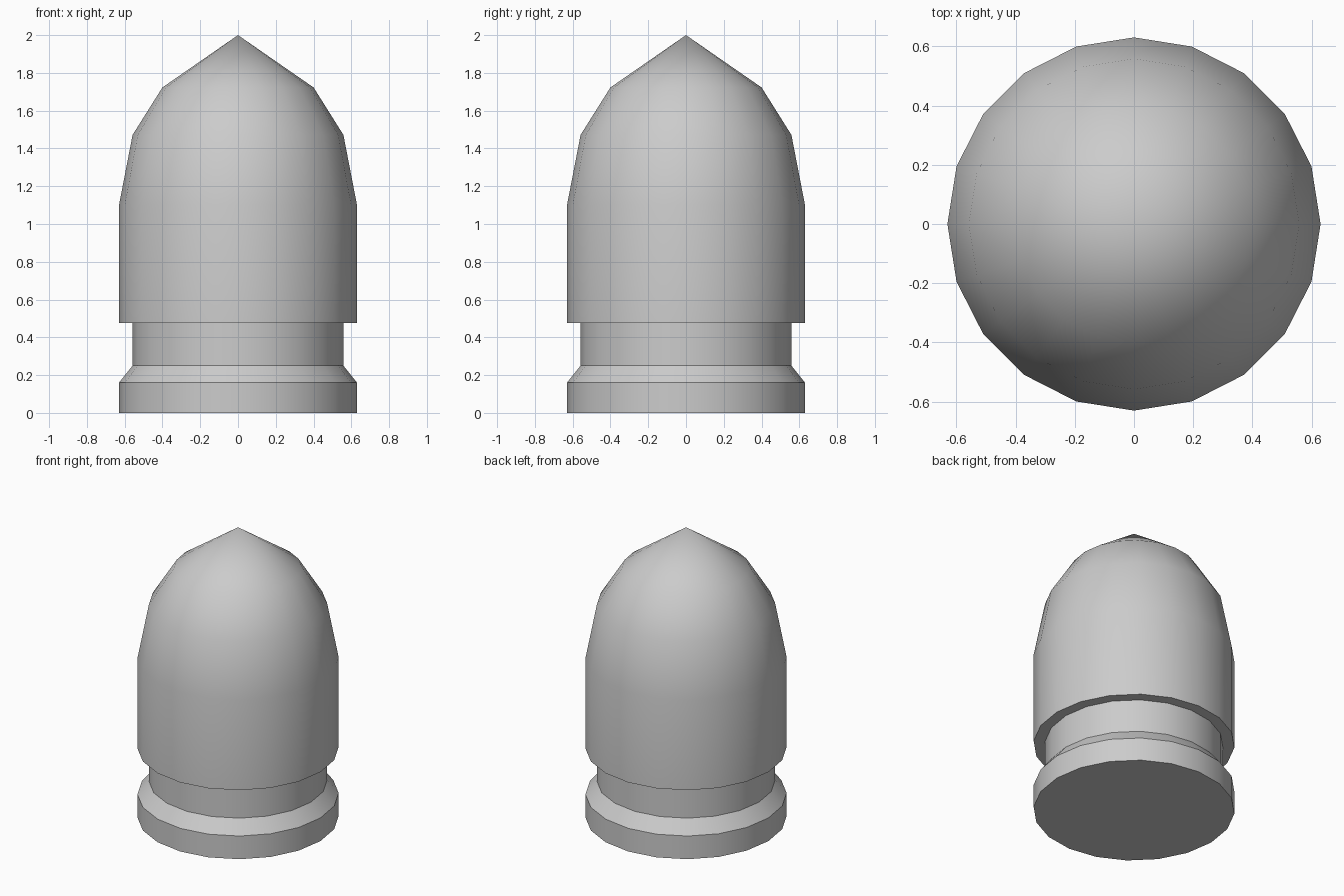
import bpy, bmesh
from math import pi, cos, sin, radians

if "Cube" in bpy.data.objects:
    bpy.data.objects.remove(bpy.data.objects["Cube"])

SIDES = 20

# Outline from the base edge up to the last ring (radius, height)
profile = [(0.63, 0.0), (0.63, 0.16), (0.558, 0.25), (0.558, 0.477),
           (0.63, 0.477), (0.63, 1.10), (0.558, 1.472), (0.40, 1.723)]
TIP = 2.0


def lathe(name, outline, tip):
    bm = bmesh.new()
    angles = [2 * pi * i / SIDES for i in range(SIDES)]
    rings = [[bm.verts.new((r * cos(a), r * sin(a), z)) for a in angles]
             for r, z in outline]
    top = bm.verts.new((0, 0, tip))
    bm.faces.new(rings[0][::-1])
    for i in range(SIDES):
        j = (i + 1) % SIDES
        for low, high in zip(rings, rings[1:]):
            bm.faces.new((low[i], low[j], high[j], high[i]))
        bm.faces.new((rings[-1][i], rings[-1][j], top))
    mesh = bpy.data.meshes.new(name)
    bm.to_mesh(mesh)
    bm.free()
    obj = bpy.data.objects.new(name, mesh)
    bpy.context.collection.objects.link(obj)
    return obj


# Pointed body with grooved, flanged base
body = lathe("pointed_body", profile, TIP)
bpy.context.view_layer.objects.active = body
body.select_set(True)
bpy.ops.object.shade_smooth_by_angle(angle=radians(30))
